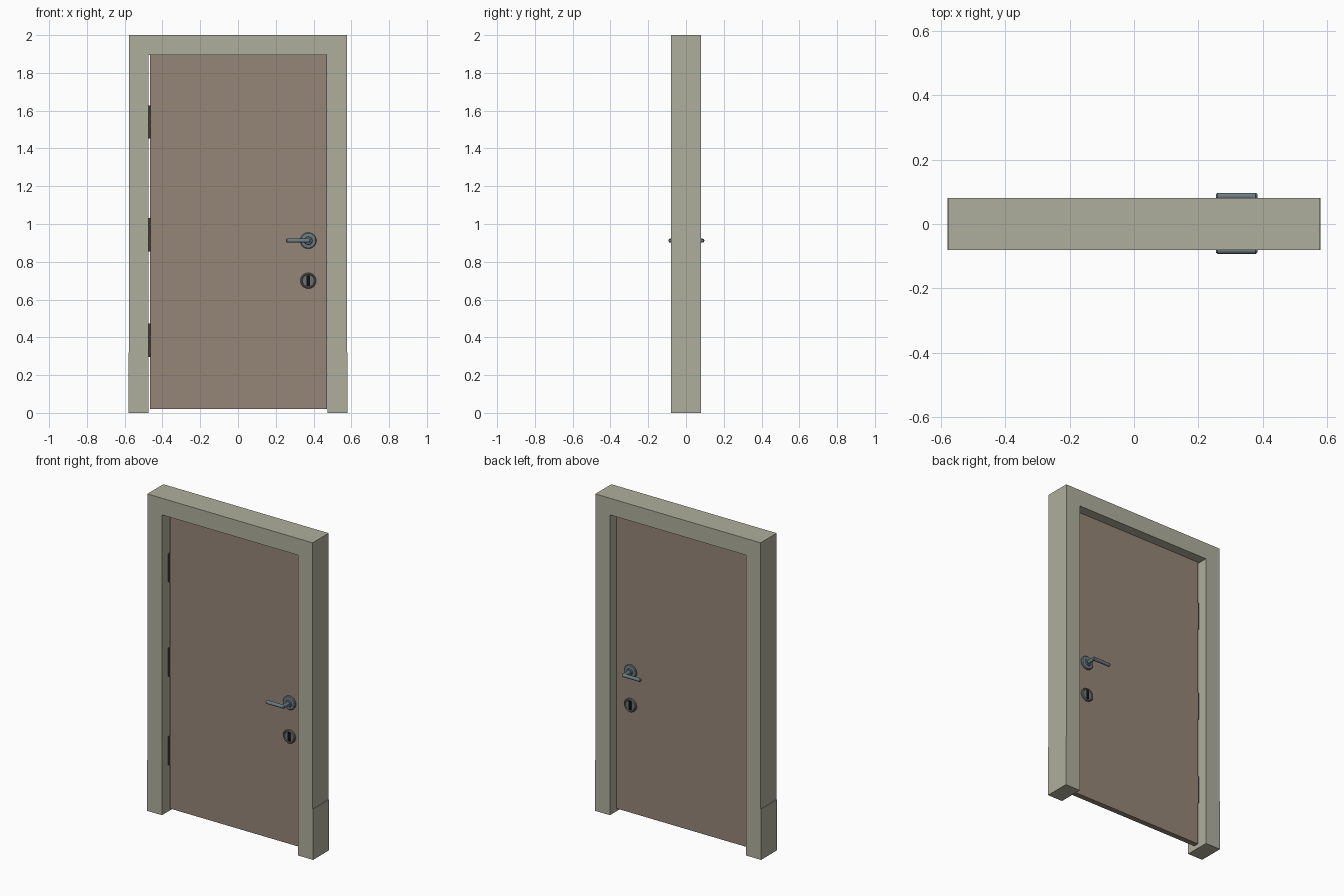
import bpy, bmesh, math
from mathutils import Matrix, Vector

if "Cube" in bpy.data.objects:
    bpy.data.objects.remove(bpy.data.objects["Cube"])


def material(name, color):
    m = bpy.data.materials.new(name)
    m.diffuse_color = (*color, 1)
    m.use_nodes = True
    m.node_tree.nodes["Principled BSDF"].inputs["Base Color"].default_value = m.diffuse_color
    return m


FRAME = material("frame_paint", (0.43, 0.43, 0.34))
WOOD = material("door_wood", (0.30, 0.24, 0.185))
STEEL = material("steel", (0.15, 0.2, 0.225))
GREY = material("lock_steel", (0.16, 0.17, 0.17))
DARK = material("dark_metal", (0.05, 0.05, 0.05))
BLACK = material("black", (0.005, 0.005, 0.005))


def finish(name, bm, mat, smooth=False):
    bmesh.ops.recalc_face_normals(bm, faces=bm.faces)
    me = bpy.data.meshes.new(name)
    bm.to_mesh(me)
    bm.free()
    me.materials.append(mat)
    ob = bpy.data.objects.new(name, me)
    bpy.context.collection.objects.link(ob)
    if smooth:
        bpy.ops.object.select_all(action='DESELECT')
        ob.select_set(True)
        bpy.context.view_layer.objects.active = ob
        bpy.ops.object.shade_smooth_by_angle(angle=math.radians(35))
    return ob


def box(name, lo, hi, mat, bevel=0):
    lo, hi = Vector(lo), Vector(hi)
    bm = bmesh.new()
    bmesh.ops.create_cube(bm, size=1, matrix=Matrix.Translation((lo + hi) / 2)
                          @ Matrix.Diagonal((*(hi - lo), 1)))
    if bevel:
        bmesh.ops.bevel(bm, geom=bm.edges[:], offset=bevel, segments=2,
                        affect='EDGES', profile=0.5)
    return finish(name, bm, mat, bool(bevel))


def lathe(name, profile, centre, axis, mat, steps=32):
    """Spin (radius, height) points round the given axis direction."""
    bm = bmesh.new()
    verts = [bm.verts.new((r, 0, h)) for r, h in profile]
    edges = [bm.edges.new(p) for p in zip(verts, verts[1:])]
    bmesh.ops.spin(bm, geom=verts + edges, cent=(0, 0, 0), axis=(0, 0, 1),
                   angle=math.tau, steps=steps)
    bmesh.ops.remove_doubles(bm, verts=bm.verts, dist=1e-5)
    rot = Vector(axis).to_track_quat('Z', 'Y').to_matrix().to_4x4()
    bm.transform(Matrix.Translation(centre) @ rot)
    return finish(name, bm, mat, True)


# Frame: one arch-shaped outline extruded through the wall depth
outline = [(-0.58, 0), (-0.475, 0), (-0.475, 1.895), (0.475, 1.895), (0.475, 0),
           (0.58, 0), (0.58, 0.32), (0.577, 0.32), (0.577, 2), (-0.577, 2),
           (-0.577, 0.32), (-0.58, 0.32)]
bm = bmesh.new()
face = bm.faces.new([bm.verts.new((x, -0.08, z)) for x, z in outline])
ext = bmesh.ops.extrude_face_region(bm, geom=[face])["geom"]
bmesh.ops.translate(bm, vec=(0, 0.16, 0),
                    verts=[g for g in ext if isinstance(g, bmesh.types.BMVert)])
finish("frame", bm, FRAME)

# Door leaf
F, B = -0.015, 0.019
box("door_leaf", (-0.465, F, 0.02), (0.472, B, 1.895), WOOD)

# Hinges: a plate in the gap and five knuckles
for i, z in enumerate((0.385, 0.943, 1.54)):
    box(f"hinge_plate_{i}", (-0.475, F, z - 0.088), (-0.465, B - 0.004, z + 0.088), DARK)
    for k in range(5):
        lathe(f"hinge_knuckle_{i}_{k}",
              [(0, -0.017), (0.006, -0.017), (0.006, 0.017), (0, 0.017)],
              (-0.469, F - 0.002, z + (k - 2) * 0.0355), (0, 0, 1), DARK, 12)

# Handle and lock on both faces
HX, HZ, LZ = 0.372, 0.912, 0.70
for side, s, y in (("front", -1, F), ("back", 1, B)):
    out = (0, s, 0)
    lathe(f"handle_rose_{side}",
          [(0, -0.002), (0.043, -0.002), (0.043, 0.006), (0.039, 0.011),
           (0.022, 0.013), (0.019, 0.018), (0, 0.018)], (HX, y, HZ), out, STEEL)
    lathe(f"handle_neck_{side}", [(0, 0), (0.011, 0), (0.011, 0.068), (0, 0.068)],
          (HX, y, HZ), out, STEEL, 20)
    # rounded lever bar pointing to the hinge side
    lathe(f"handle_lever_{side}",
          [(0, 0), (0.007, 0.001), (0.011, 0.006), (0.011, 0.124),
           (0.007, 0.129), (0, 0.13)],
          (0.384, y + s * 0.067, HZ), (-1, 0, 0), STEEL, 20)
    # lock ring, recessed plug and key slot
    lathe(f"lock_ring_{side}",
          [(0, -0.002), (0.042, -0.002), (0.042, 0.008), (0.038, 0.013),
           (0.034, 0.013), (0.031, 0.008), (0, 0.008)], (HX, y, LZ), out, GREY)
    ys = sorted((y, y + s * 0.011))
    box(f"key_slot_{side}", (HX - 0.009, ys[0], LZ - 0.028),
        (HX + 0.009, ys[1], LZ + 0.028), BLACK)
